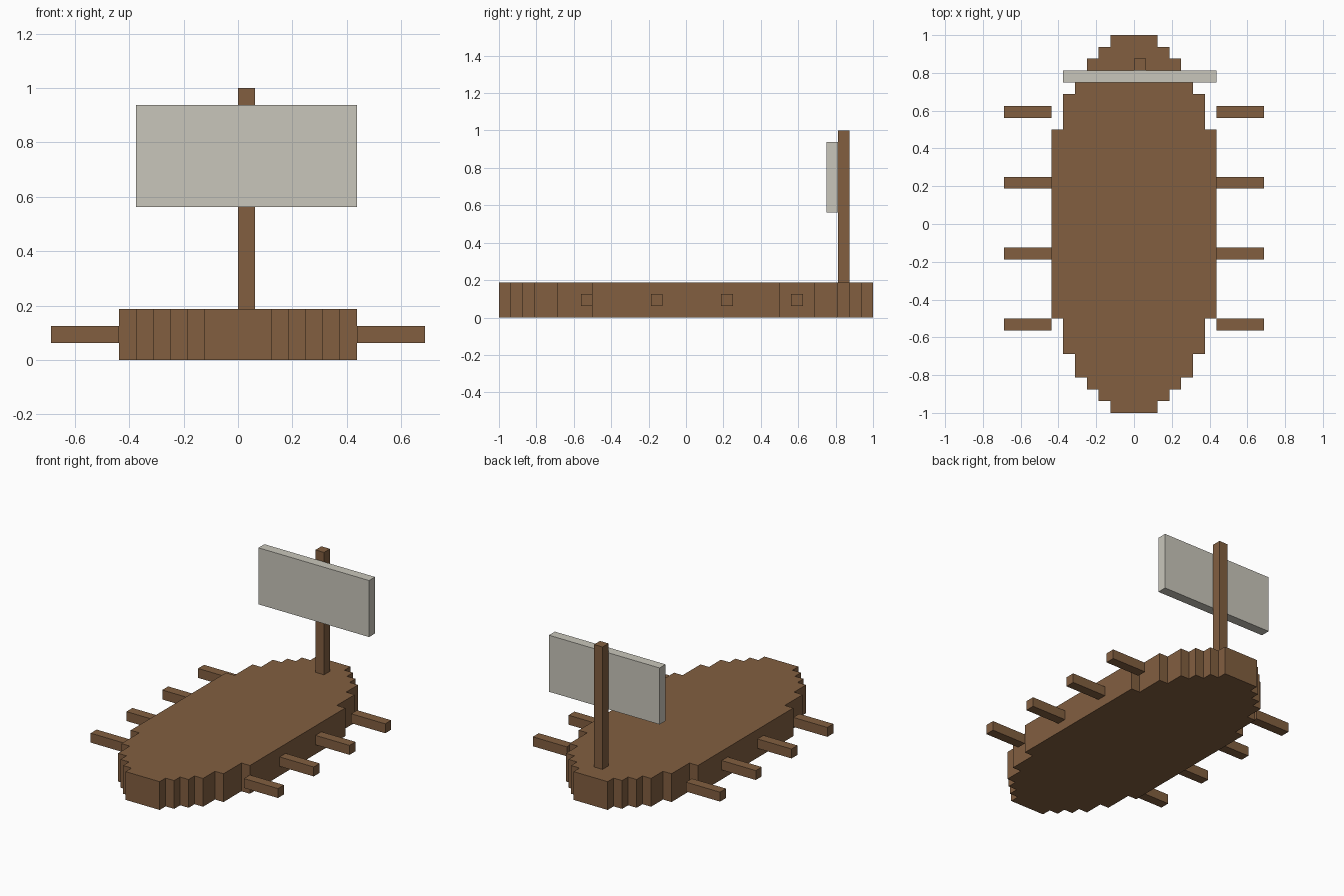
import bpy, bmesh

if "Cube" in bpy.data.objects:
    bpy.data.objects.remove(bpy.data.objects["Cube"])

U = 1 / 16  # the model sits on a 1/16 unit grid


def material(name, rgb):
    m = bpy.data.materials.new(name)
    m.diffuse_color = (*rgb, 1)
    m.use_nodes = True
    m.node_tree.nodes["Principled BSDF"].inputs["Base Color"].default_value = m.diffuse_color
    return m


WOOD = material("brown wood", (0.223, 0.114, 0.051))
CLOTH = material("pale cloth", (0.584, 0.565, 0.497))


def add_object(name, bm, mat):
    bmesh.ops.recalc_face_normals(bm, faces=bm.faces)
    mesh = bpy.data.meshes.new(name)
    bm.to_mesh(mesh)
    bm.free()
    mesh.materials.append(mat)
    obj = bpy.data.objects.new(name, mesh)
    bpy.context.collection.objects.link(obj)
    return obj


def box(name, lo, hi, mat):
    """Box between two corners given in grid units."""
    bm = bmesh.new()
    bmesh.ops.create_cube(bm, size=1)
    for v in bm.verts:
        v.co = [(a if c < 0 else b) * U for c, a, b in zip(v.co, lo, hi)]
    return add_object(name, bm, mat)


# Hull: stepped quarter outline (half width, end y), mirrored and extruded
steps = [(7, 8), (6, 11), (5, 13), (4, 14), (3, 15), (2, 16)]
quarter = []
start = None
for w, end in steps:
    if start is not None:
        quarter.append((w, start))
    quarter.append((w, end))
    start = end
right = [(x, -y) for x, y in reversed(quarter)] + quarter
outline = right + [(-x, y) for x, y in reversed(right)]
bm = bmesh.new()
base = bm.faces.new([bm.verts.new((x * U, y * U, 0)) for x, y in outline])
top = bmesh.ops.extrude_face_region(bm, geom=[base], use_keep_orig=True)["geom"]
bmesh.ops.translate(bm, vec=(0, 0, 3 * U),
                    verts=[g for g in top if isinstance(g, bmesh.types.BMVert)])
add_object("hull", bm, WOOD)

# Mast and sail
box("mast", (0, 13, 3), (1, 14, 16), WOOD)
box("sail", (-6, 12, 9), (7, 13, 15), CLOTH)

# Four oars on each side
for i, y in enumerate((-9, -3, 3, 9), 1):
    box(f"right_oar_{i}", (7, y, 1), (11, y + 1, 2), WOOD)
    box(f"left_oar_{i}", (-11, y, 1), (-7, y + 1, 2), WOOD)
